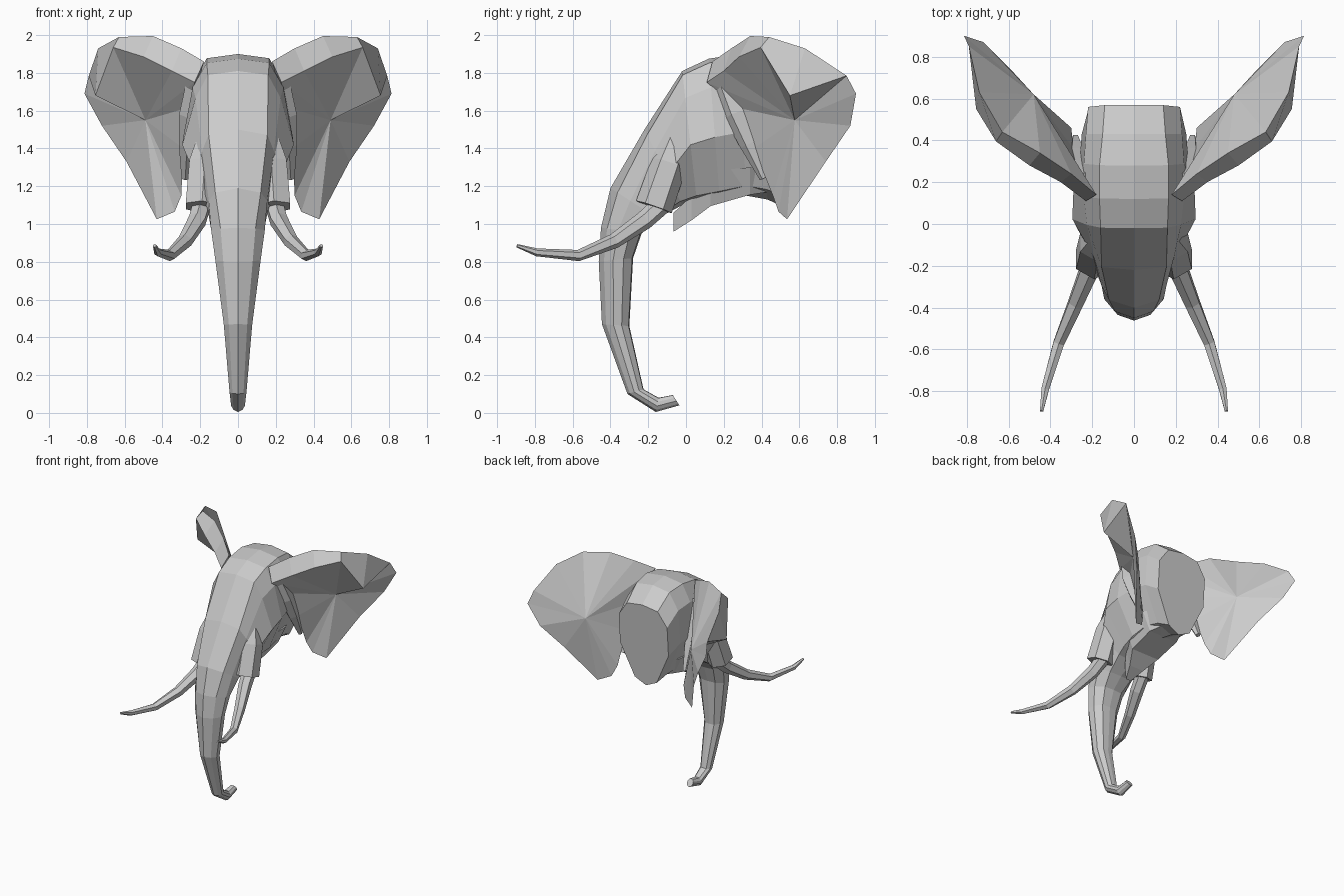
import bpy, bmesh
from math import cos, sin, pi
from mathutils import Vector

if "Cube" in bpy.data.objects:
    bpy.data.objects.remove(bpy.data.objects["Cube"])


def finish(name, bm, mirror=False):
    bmesh.ops.recalc_face_normals(bm, faces=bm.faces)
    mesh = bpy.data.meshes.new(name)
    bm.to_mesh(mesh)
    bm.free()
    ob = bpy.data.objects.new(name, mesh)
    bpy.context.collection.objects.link(ob)
    if mirror:
        m = ob.modifiers.new("mirror", 'MIRROR')
        m.use_mirror_merge = False
    return ob


def loft(name, rings, mirror=False):
    """Skin equal-length rings of points and cap both ends."""
    bm = bmesh.new()
    vs = [[bm.verts.new(p) for p in r] for r in rings]
    n = len(vs[0])
    for a, b in zip(vs, vs[1:]):
        for i in range(n):
            j = (i + 1) % n
            bm.faces.new((a[i], a[j], b[j], b[i]))
    bm.faces.new(vs[0])
    bm.faces.new(vs[-1])
    return finish(name, bm, mirror)


def tube(name, path, radii, sides=6):
    """Tapered polygonal tube along a path, mirrored to the other side."""
    pts = [Vector(p) for p in path]
    rings = []
    for i, (p, r) in enumerate(zip(pts, radii)):
        d = (pts[min(i + 1, len(pts) - 1)] - pts[max(i - 1, 0)]).normalized()
        u = d.cross(Vector((1, 0, 0))).normalized()
        v = d.cross(u)
        rings.append([p + r * (u * cos(2 * pi * k / sides) + v * sin(2 * pi * k / sides))
                      for k in range(sides)])
    return loft(name, rings, True)


def section(f, b, widths, ts):
    """Symmetric ring between a front/top point and a back/bottom point (y, z)."""
    def at(x, t):
        return (x, f[0] + (b[0] - f[0]) * t, f[1] + (b[1] - f[1]) * t)
    side = [at(w, t) for w, t in zip(widths, ts)]
    return [at(0, 0)] + side + [at(0, 1)] + [(-x, y, z) for x, y, z in reversed(side)]


# Head and trunk: one loft from the flat neck cut, over the brow, down to the tip
HEAD = (.03, .2, .55, .93)
TRUNK = (.15, .42, .72, .97)
MID = (.07, .28, .6, .95)
rings = [
    section((.57, 1.77), (.52, 1.09), (.14, .22, .22, .10), HEAD),
    section((.43, 1.88), (.43, 1.13), (.15, .23, .25, .13), HEAD),
    section((.28, 1.90), (.32, 1.15), (.165, .24, .26, .15), HEAD),
    section((.12, 1.875), (.18, 1.12), (.165, .24, .29, .16), HEAD),
    section((-.02, 1.81), (.06, 1.10), (.16, .225, .295, .14), HEAD),
    section((-.22, 1.50), (-.02, 1.10), (.155, .19, .23, .12), MID),
    section((-.40, 1.19), (-.15, 1.03), (.12, .155, .16, .10), TRUNK),
]
for f, b, w in [((-.45, .98), (-.235, .95), .142), ((-.462, .80), (-.28, .82), .12),
                ((-.445, .47), (-.30, .46), .075), ((-.31, .10), (-.225, .125), .045),
                ((-.16, .005), (-.145, .08), .036), ((-.035, .04), (-.07, .095), .026)]:
    rings.append(section(f, b, (.65 * w, w, .95 * w, .55 * w), TRUNK))
loft("head_and_trunk", rings)

# Lower jaw: wedge narrowing to the lip
loft("lower_jaw", [
    [(w, y, top), (.65 * w, y, bot), (-.65 * w, y, bot), (-w, y, top)]
    for y, top, bot, w in [(-.065, 1.06, .96, .035), (.03, 1.15, 1.02, .10),
                           (.13, 1.28, 1.095, .19), (.34, 1.30, 1.155, .20),
                           (.44, 1.28, 1.17, .14)]])

# Tusk sockets and tusks
tube("tusk_socket", [(.15, -.04, 1.48), (.175, -.09, 1.32), (.19, -.17, 1.09)],
     (.06, .095, .10))
tube("tusk", [(.19, -.12, 1.11), (.215, -.22, 1.02), (.28, -.38, .91), (.36, -.57, .833),
              (.425, -.79, .85), (.442, -.895, .885)],
     (.052, .05, .04, .03, .021, .009))

# Ear root: ridge where the ear grows out of the head
tube("ear_root", [(.22, .20, 1.74), (.255, .26, 1.58), (.27, .33, 1.42), (.28, .41, 1.24)],
     (.06, .06, .045, .02), 5)

# Ear: thick rolled upper rim, bowl-shaped front and bulging back meeting at a thin edge
outline = [(.18, .14, 1.86), (.30, .24, 1.93), (.45, .34, 1.995), (.63, .44, 1.99),
           (.74, .63, 1.93), (.79, .85, 1.785), (.813, .90, 1.69), (.72, .87, 1.52),
           (.59, .74, 1.33), (.43, .535, 1.025), (.335, .49, 1.065), (.30, .46, 1.15),
           (.29, .36, 1.40), (.25, .25, 1.62)]
fold = [(.23, .11, 1.75), (.35, .20, 1.81), (.50, .28, 1.885), (.66, .395, 1.935),
        (.755, .55, 1.68)]
bm = bmesh.new()
edge = [bm.verts.new(p) for p in outline]
rim = [bm.verts.new(p) for p in fold]
for i in range(4):
    bm.faces.new((edge[i + 1], edge[i], rim[i], rim[i + 1]))
bm.faces.new((edge[5], edge[4], rim[4]))
bm.faces.new((edge[0], edge[13], rim[0]))
for loop, centre in ((edge, (.48, .62, 1.55)), (rim + edge[5:], (.49, .575, 1.55))):
    inner = [bm.verts.new(v.co.lerp(Vector(centre), .55)) for v in loop]
    for i in range(len(loop)):
        j = (i + 1) % len(loop)
        bm.faces.new((loop[i], loop[j], inner[j], inner[i]))
    mid = bm.verts.new(centre)
    for i in range(len(loop)):
        bm.faces.new((inner[i], inner[(i + 1) % len(loop)], mid))
finish("ear", bm, True)
